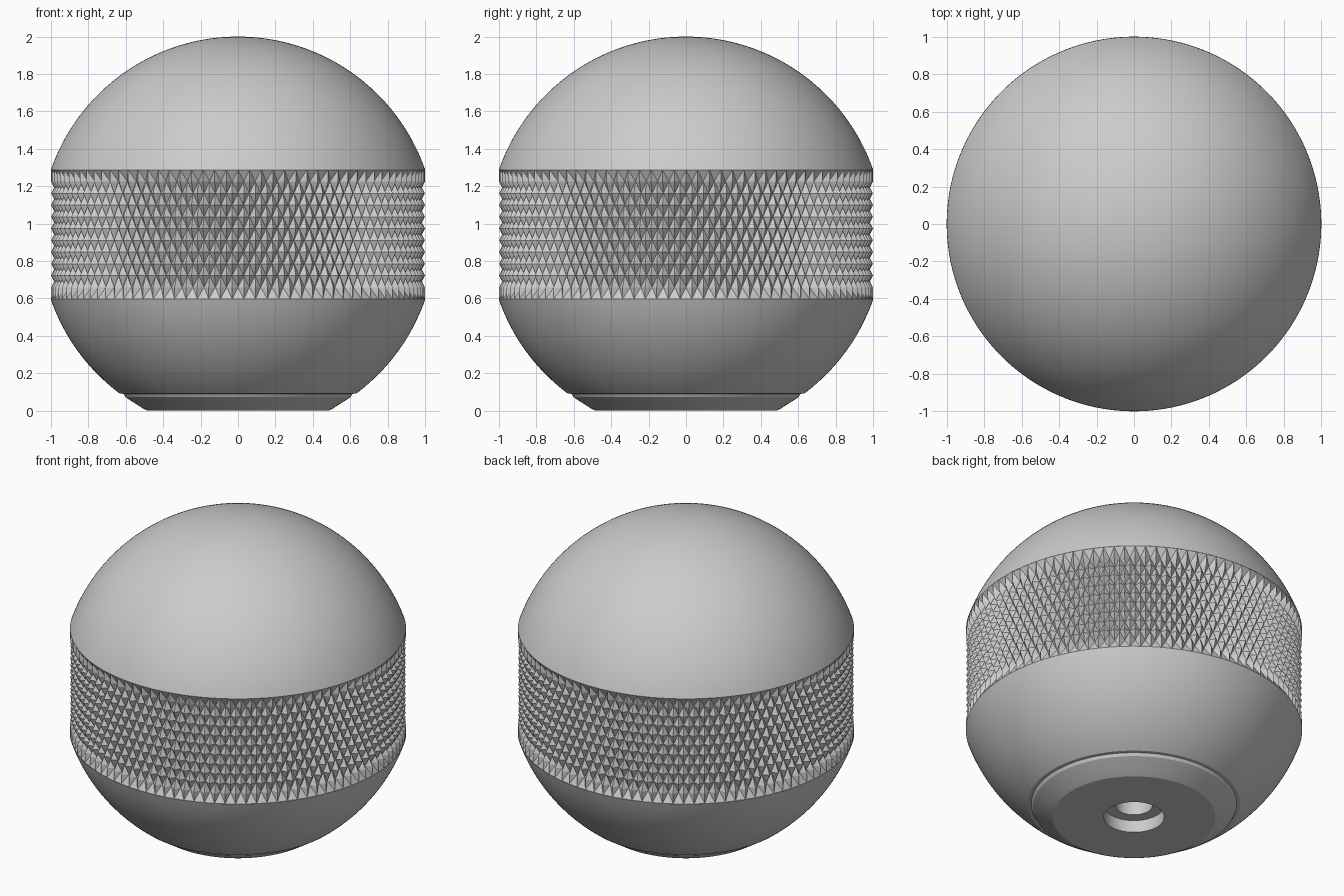
import bpy, bmesh
from math import sin, cos, pi, acos

if "Cube" in bpy.data.objects:
    bpy.data.objects.remove(bpy.data.objects["Cube"])

TEETH = 100                 # diamonds around the grip
SEG = TEETH * 2
CZ, R = 0.941, 1.059        # ball centre height and radius
Z_LOW, Z_HIGH = 0.597, 1.288
ROWS = 11
VALLEY = 0.967


def make_object(name, bm):
    bmesh.ops.recalc_face_normals(bm, faces=bm.faces)
    mesh = bpy.data.meshes.new(name)
    bm.to_mesh(mesh)
    bm.free()
    obj = bpy.data.objects.new(name, mesh)
    bpy.context.collection.objects.link(obj)
    return obj


def ring(bm, z, radius_at):
    return [bm.verts.new((radius_at(i) * cos(2 * pi * i / SEG),
                          radius_at(i) * sin(2 * pi * i / SEG), z))
            for i in range(SEG)]


def revolve(name, profile):
    bm = bmesh.new()
    rings = []
    for r, z in profile:
        rings.append([bm.verts.new((0, 0, z))] if r < 1e-5
                     else ring(bm, z, lambda i: r))
    for a, b in zip(rings, rings[1:]):
        for i in range(SEG):
            j = (i + 1) % SEG
            if len(a) == 1:
                bm.faces.new((a[0], b[i], b[j]))
            elif len(b) == 1:
                bm.faces.new((a[i], a[j], b[0]))
            else:
                bm.faces.new((a[i], a[j], b[j], b[i]))
    obj = make_object(name, bm)
    bpy.ops.object.select_all(action='DESELECT')
    obj.select_set(True)
    bpy.context.view_layer.objects.active = obj
    bpy.ops.object.shade_smooth_by_angle(angle=0.35)
    return obj


def ball_arc(z0, z1, steps):
    # profile points on the ball between two heights
    a0, a1 = acos((z0 - CZ) / R), acos(min(1, (z1 - CZ) / R))
    angles = [a0 + (a1 - a0) * k / steps for k in range(steps + 1)]
    return [(R * sin(a), CZ + R * cos(a)) for a in angles]


# smooth upper dome
revolve("upper_dome", ball_arc(Z_HIGH, 2.0, 36))

# lower bowl with chamfered foot and a stepped mounting hole
hole = [(0, 0.7), (0.11, 0.7), (0.11, 0.08), (0.18, 0.08), (0.18, 0)]
foot = [(0.485, 0), (0.505, 0.01), (0.602, 0.072), (0.612, 0.09)]
revolve("lower_bowl", hole + foot + ball_arc(0.092, Z_LOW, 20))

# knurled grip: checkerboard of peaks and valleys makes diamond pyramids
bm = bmesh.new()
rings = []
for k in range(ROWS + 1):
    z = Z_LOW + (Z_HIGH - Z_LOW) * k / ROWS
    edge = k in (0, ROWS)
    rings.append(ring(bm, z, lambda i: 1.0 if edge or (i + k) % 2 == 0 else VALLEY))
for k in range(ROWS):
    a, b = rings[k], rings[k + 1]
    for i in range(SEG):
        j = (i + 1) % SEG
        # split every cell along its valley diagonal
        if (i + k) % 2 == 0:
            bm.faces.new((a[i], a[j], b[i]))
            bm.faces.new((a[j], b[j], b[i]))
        else:
            bm.faces.new((a[i], a[j], b[j]))
            bm.faces.new((a[i], b[j], b[i]))
make_object("knurled_grip", bm)
